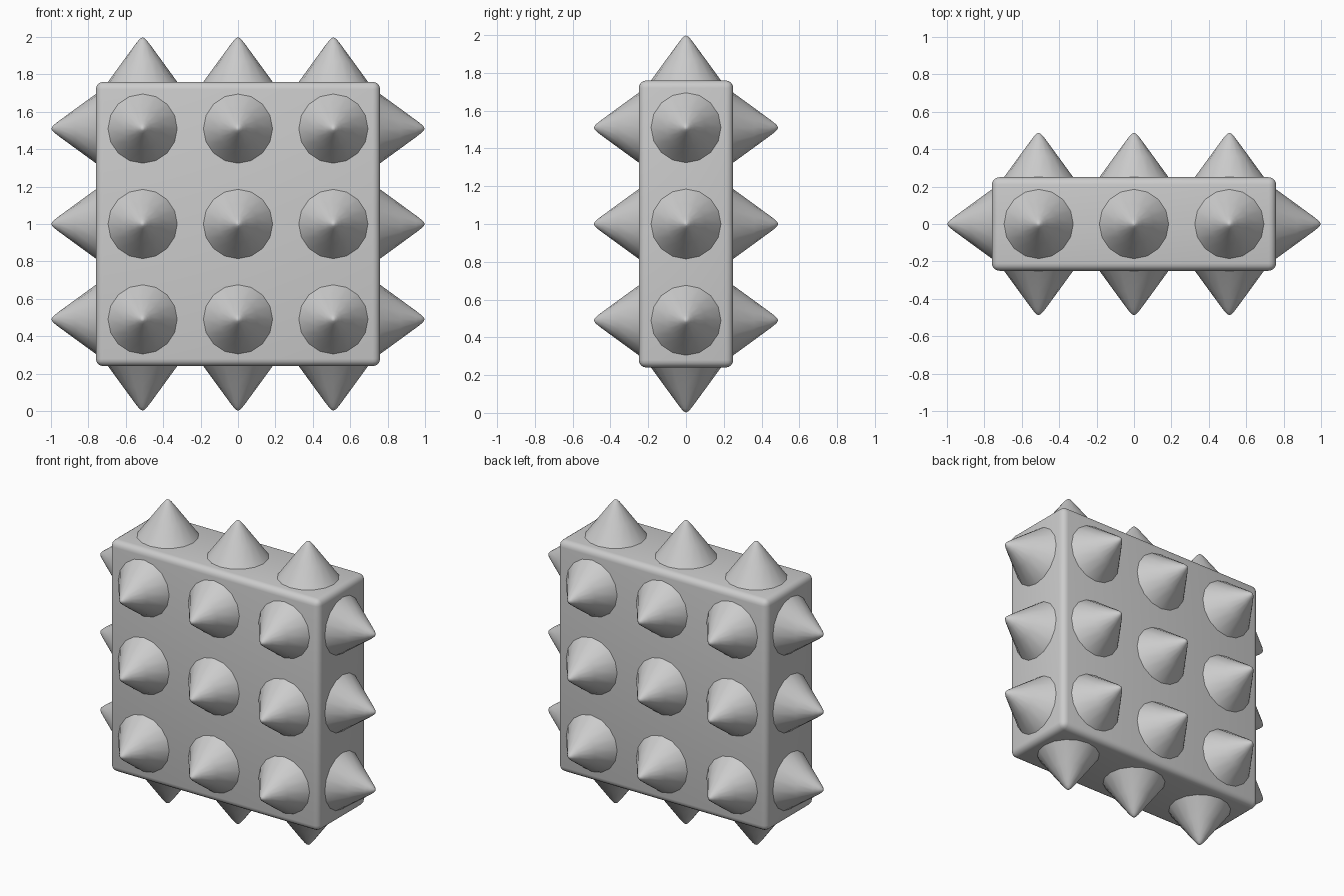
import bpy, bmesh, math
from mathutils import Vector, Matrix

if "Cube" in bpy.data.objects:
    bpy.data.objects.remove(bpy.data.objects["Cube"])

HX, HY, HZ = 0.76, 0.25, 0.76      # half sizes of the block
CENTRE = Vector((0, 0, 1.0))
STEPS = (-0.51, 0, 0.51)           # spike spacing
SIDES = 16
# spike profile: (radius, height above the block face), slightly rounded tip
PROFILE = [(0.193, -0.01), (0.185, 0), (0.105, 0.11), (0.045, 0.192),
           (0.026, 0.217), (0.012, 0.232)]
TIP = 0.238


def add_object(name, bm):
    mesh = bpy.data.meshes.new(name)
    bm.to_mesh(mesh)
    bm.free()
    obj = bpy.data.objects.new(name, mesh)
    bpy.context.collection.objects.link(obj)
    return obj


def smooth(obj, degrees):
    bpy.ops.object.select_all(action='DESELECT')
    obj.select_set(True)
    bpy.context.view_layer.objects.active = obj
    bpy.ops.object.shade_smooth_by_angle(angle=math.radians(degrees))


def add_spike(bm, base, direction):
    matrix = Matrix.Translation(base) @ direction.to_track_quat('Z', 'Y').to_matrix().to_4x4()
    rings = []
    for r, h in PROFILE:
        rings.append([bm.verts.new(matrix @ Vector((
            r * math.cos(math.tau * i / SIDES), r * math.sin(math.tau * i / SIDES), h)))
            for i in range(SIDES)])
    tip = bm.verts.new(matrix @ Vector((0, 0, TIP)))
    bm.faces.new(rings[0][::-1])
    for i in range(SIDES):
        j = (i + 1) % SIDES
        for a, b in zip(rings, rings[1:]):
            bm.faces.new((a[i], a[j], b[j], b[i]))
        bm.faces.new((rings[-1][i], rings[-1][j], tip))


# Block with rounded edges
bm = bmesh.new()
bmesh.ops.create_cube(bm, size=2, matrix=Matrix.Translation(CENTRE) @ Matrix.Diagonal((HX, HY, HZ, 1)))
bmesh.ops.bevel(bm, geom=bm.edges[:], offset=0.04, segments=4, profile=0.5, affect='EDGES')
smooth(add_object("block", bm), 40)

# Spikes on opposite pairs of faces
groups = {
    "end_spikes": (Vector((1, 0, 0)), [Vector((HX, 0, b)) for b in STEPS]),
    "face_spikes": (Vector((0, 1, 0)), [Vector((a, HY, b)) for a in STEPS for b in STEPS]),
    "top_bottom_spikes": (Vector((0, 0, 1)), [Vector((a, 0, HZ)) for a in STEPS]),
}
for name, (axis, spots) in groups.items():
    bm = bmesh.new()
    for spot in spots:
        add_spike(bm, CENTRE + spot, axis)
        add_spike(bm, CENTRE + spot - 2 * spot.dot(axis) * axis, -axis)
    smooth(add_object(name, bm), 60)
